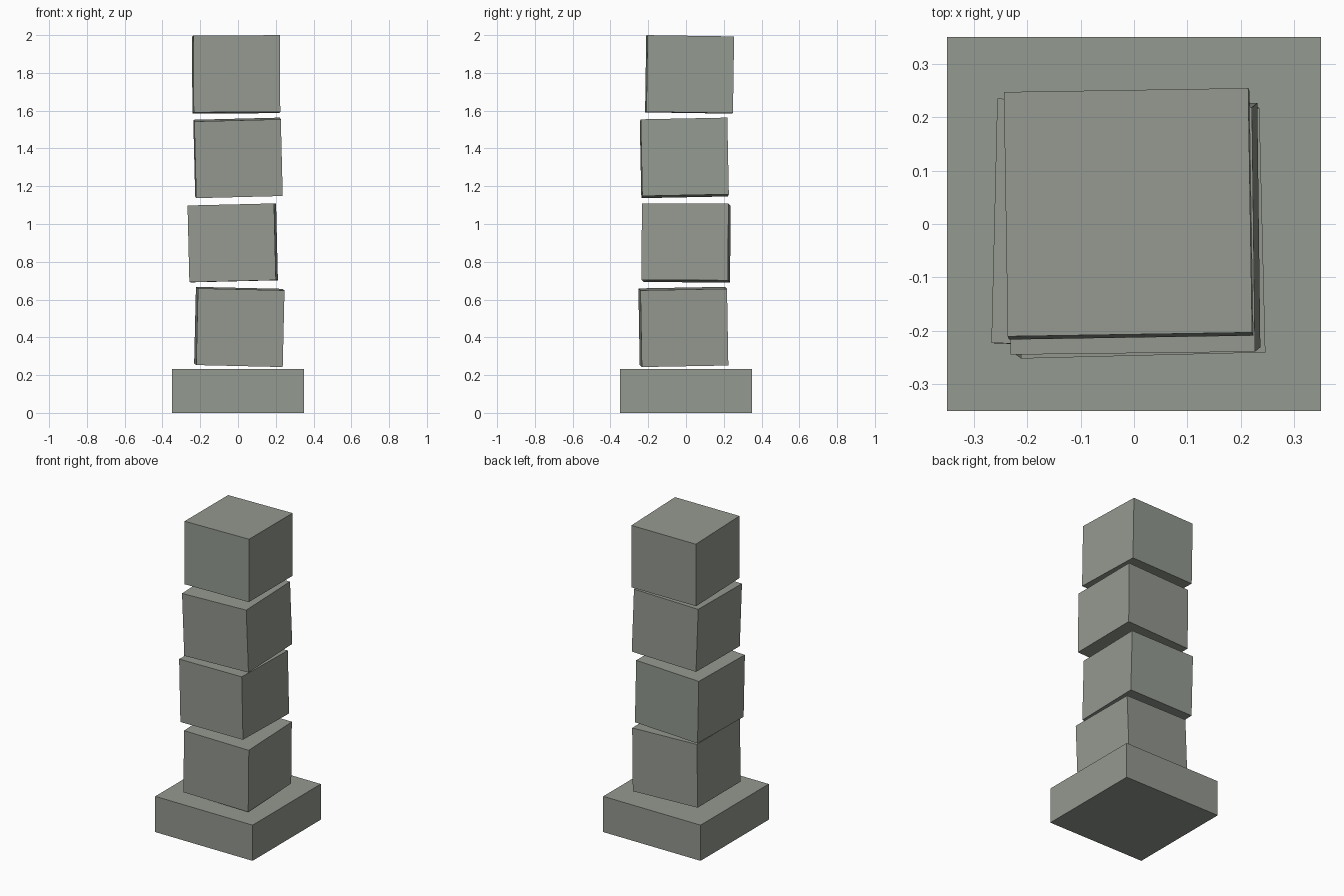
import bpy

cube = bpy.data.objects.get("Cube")
if cube:
    bpy.data.objects.remove(cube, do_unlink=True)

# One grey-green stone colour
COLOUR = (0.296, 0.319, 0.279, 1.0)
stone = bpy.data.materials.new("grey_stone")
stone.use_nodes = True
stone.diffuse_color = COLOUR
bsdf = next(n for n in stone.node_tree.nodes if n.type == 'BSDF_PRINCIPLED')
bsdf.inputs["Base Color"].default_value = COLOUR


def add_block(name, centre, size, tilt=(0, 0, 0)):
    bpy.ops.mesh.primitive_cube_add(size=1, location=centre, rotation=tilt)
    block = bpy.context.object
    block.name = name
    block.scale = size
    block.data.materials.append(stone)
    return block


# Square plinth
add_block("plinth", (0, 0, 0.116), (0.70, 0.70, 0.232))

# Stack of slightly crooked blocks, bottom to top: centre, tilt
STACK = [
    ((0.007, -0.014, 0.455), (0.018, 0.023, 0.025)),
    ((-0.028, 0.0, 0.90), (-0.002, -0.024, -0.024)),
    ((0.0, -0.009, 1.35), (0.02, -0.025, 0.012)),
    ((-0.01, 0.019, 1.792), (-0.015, -0.006, 0.016)),
]
for i, (centre, tilt) in enumerate(STACK, 1):
    add_block(f"stacked_block_{i}", centre, (0.458, 0.458, 0.406), tilt)
